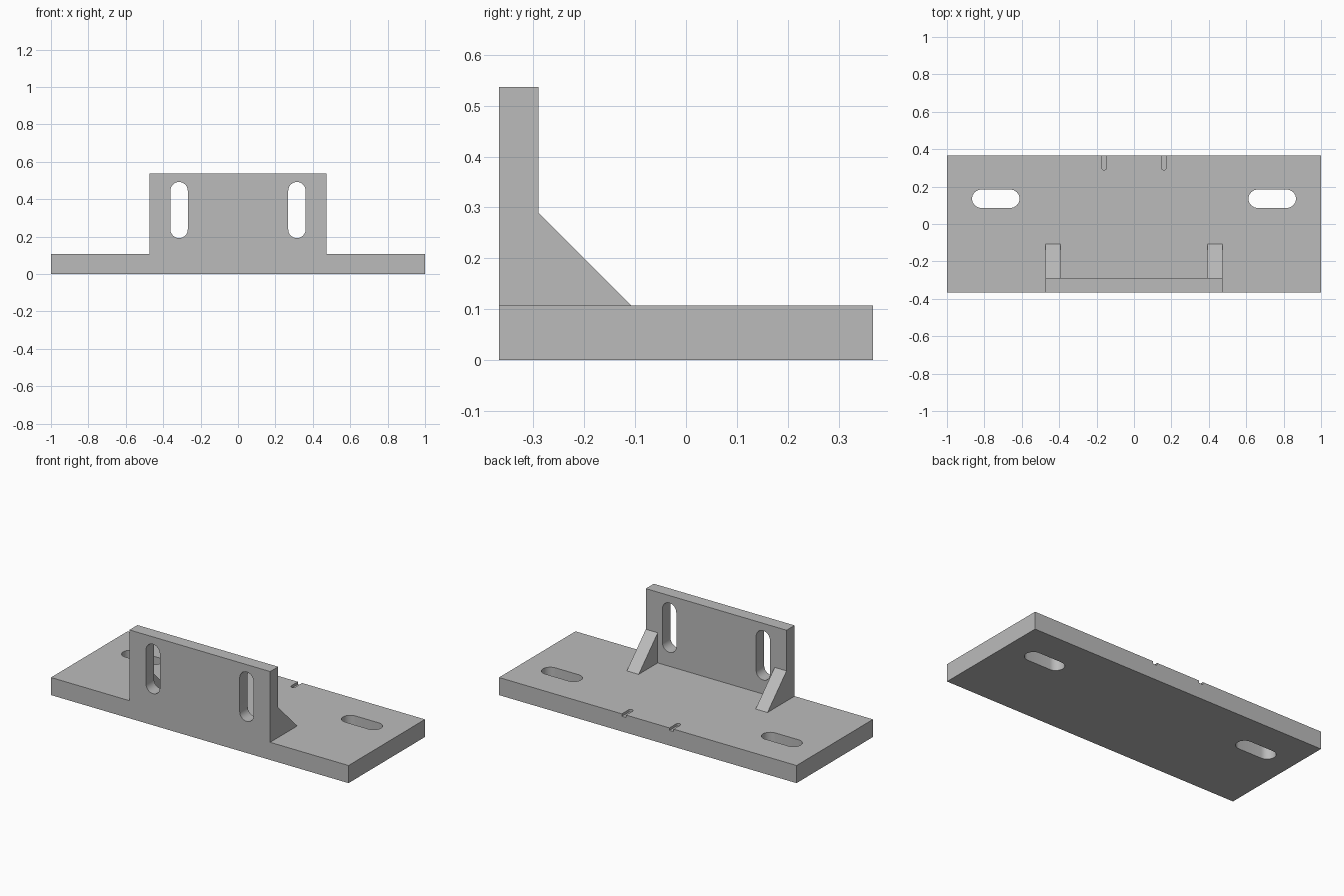
import bpy
import bmesh
from math import pi, cos, sin
from mathutils import Matrix, Vector

if "Cube" in bpy.data.objects:
    bpy.data.objects.remove(bpy.data.objects["Cube"])

HALF_DEPTH = 0.367
BASE_TOP = 0.107
PLATE_TOP = 0.537
PLATE_BACK = -0.29
PLATE_HALF = 0.473

metal = bpy.data.materials.new("plain grey metal")
metal.use_nodes = True
GREY = (0.5, 0.5, 0.5, 1)
metal.diffuse_color = GREY
metal.node_tree.nodes["Principled BSDF"].inputs["Base Color"].default_value = GREY


def prism(name, points, offset):
    """Extrude a closed 3D outline along an offset vector."""
    bm = bmesh.new()
    face = bm.faces.new([bm.verts.new(p) for p in points])
    result = bmesh.ops.extrude_face_region(bm, geom=[face])
    verts = [v for v in result["geom"] if isinstance(v, bmesh.types.BMVert)]
    bmesh.ops.translate(bm, verts=verts, vec=offset)
    bmesh.ops.recalc_face_normals(bm, faces=bm.faces)
    mesh = bpy.data.meshes.new(name)
    bm.to_mesh(mesh)
    bm.free()
    mesh.materials.append(metal)
    obj = bpy.data.objects.new(name, mesh)
    bpy.context.collection.objects.link(obj)
    return obj


def box(name, x0, x1, y0, y1, z0, z1):
    outline = [(x0, y0, z0), (x1, y0, z0), (x1, y1, z0), (x0, y1, z0)]
    return prism(name, outline, (0, 0, z1 - z0))


def slot(name, centre, length, width, depth, rotation, steps=16):
    """Round-ended cutter, long along local x and deep along local z."""
    r = width / 2
    points = []
    for side in (1, -1):
        for i in range(steps + 1):
            a = -pi / 2 + pi * i / steps
            points.append(Vector((side * (length / 2 - r + r * cos(a)),
                                  side * r * sin(a), -depth / 2)))
    place = Matrix.Translation(centre) @ rotation
    offset = rotation.to_3x3() @ Vector((0, 0, depth))
    return prism(name, [place @ p for p in points], offset)


def combine(target, other, operation):
    """Apply a boolean and discard the second object."""
    mod = target.modifiers.new(operation.lower(), "BOOLEAN")
    mod.operation = operation
    mod.solver = "EXACT"
    mod.object = other
    other.hide_render = True
    bpy.context.view_layer.objects.active = target
    bpy.ops.object.modifier_apply(modifier=mod.name)
    bpy.data.objects.remove(other)


flat = Matrix.Identity(4)
along_y = Matrix.Rotation(pi / 2, 4, "Z")
upright = Matrix.Rotation(pi / 2, 4, "Y") @ Matrix.Rotation(pi / 2, 4, "X")

# Base, upright plate and corner braces
bracket = box("mounting_bracket", -1, 1, -HALF_DEPTH, HALF_DEPTH, 0, BASE_TOP)
plate = box("upright_plate", -PLATE_HALF, PLATE_HALF,
            -HALF_DEPTH, PLATE_BACK, BASE_TOP, PLATE_TOP)
combine(bracket, plate, "UNION")
for x in (-PLATE_HALF, PLATE_HALF - 0.08):
    brace = prism("corner_brace", [(x, PLATE_BACK, BASE_TOP),
                                   (x, PLATE_BACK + 0.183, BASE_TOP),
                                   (x, PLATE_BACK, BASE_TOP + 0.183)], (0.08, 0, 0))
    combine(bracket, brace, "UNION")

# Mirrored slots and shallow alignment marks at the back edge
for side in (-1, 1):
    cutters = [
        slot("base_slot", (side * 0.739, 0.135, 0.05), 0.254, 0.098, 0.3, flat),
        slot("plate_slot", (side * 0.315, -0.33, 0.342), 0.30, 0.093, 0.3, upright),
        slot("edge_mark", (side * 0.16, 0.388, BASE_TOP), 0.198, 0.028, 0.03, along_y),
    ]
    for cutter in cutters:
        combine(bracket, cutter, "DIFFERENCE")

# Merge coplanar faces and keep corners crisp
bm = bmesh.new()
bm.from_mesh(bracket.data)
bmesh.ops.remove_doubles(bm, verts=bm.verts, dist=0.0001)
bmesh.ops.dissolve_limit(bm, angle_limit=0.01, verts=bm.verts, edges=bm.edges)
bm.to_mesh(bracket.data)
bm.free()
bpy.ops.object.select_all(action="DESELECT")
bracket.select_set(True)
bpy.context.view_layer.objects.active = bracket
bpy.ops.object.shade_smooth_by_angle(angle=pi / 6)
